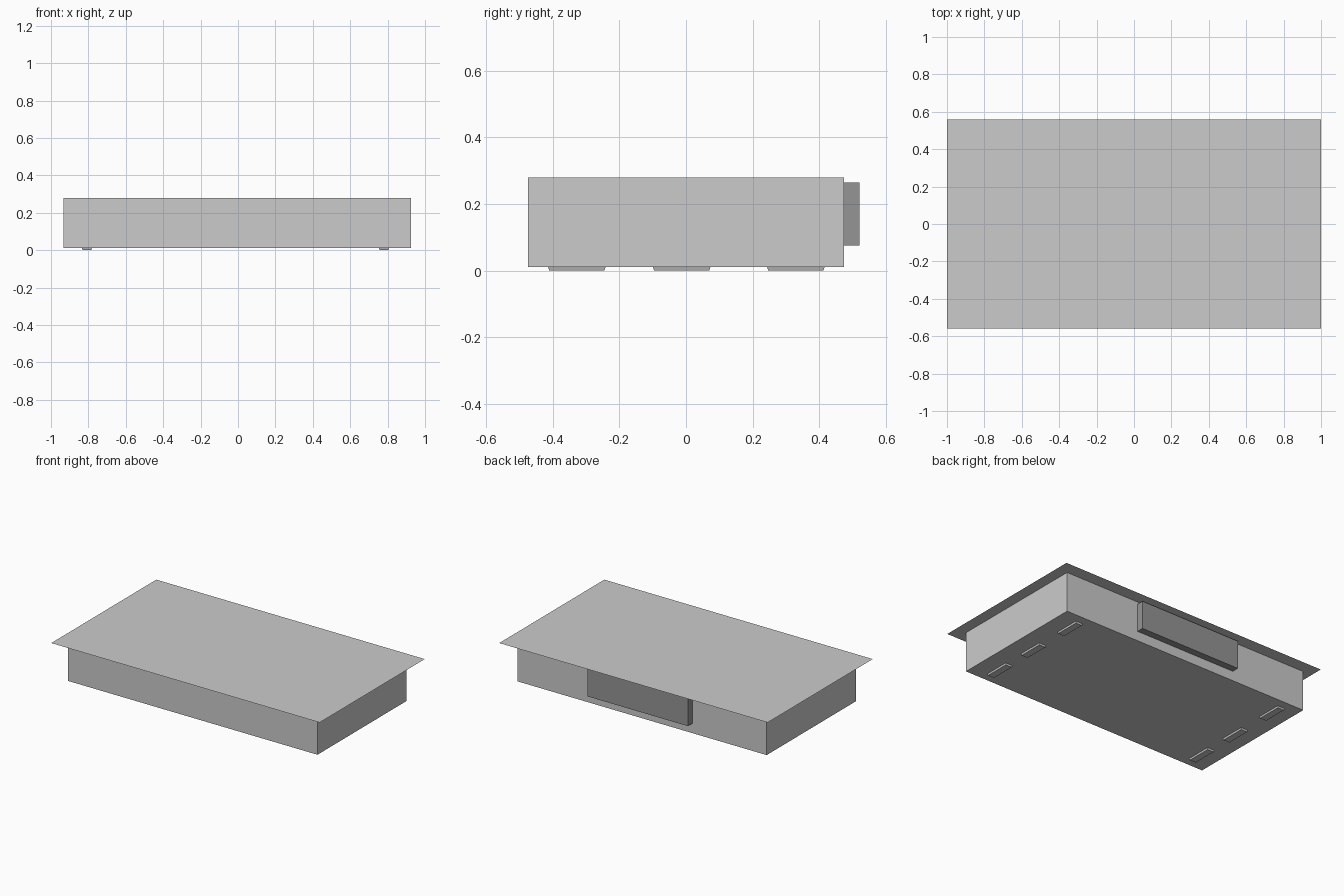
import bpy, bmesh

if "Cube" in bpy.data.objects:
    bpy.data.objects.remove(bpy.data.objects["Cube"])


def finish(name, bm, mat=None):
    bmesh.ops.recalc_face_normals(bm, faces=bm.faces)
    mesh = bpy.data.meshes.new(name)
    bm.to_mesh(mesh)
    bm.free()
    obj = bpy.data.objects.new(name, mesh)
    bpy.context.collection.objects.link(obj)
    if mat:
        mesh.materials.append(mat)
    return obj


def box_bm(x0, x1, y0, y1, z0, z1):
    bm = bmesh.new()
    bmesh.ops.create_cube(bm, size=1)
    for v in bm.verts:
        v.co = (x1 if v.co.x > 0 else x0,
                y1 if v.co.y > 0 else y0,
                z1 if v.co.z > 0 else z0)
    return bm


dark = bpy.data.materials.new("dark_grey")
dark.diffuse_color = (0.3, 0.3, 0.3, 1)
dark.use_nodes = True
dark.node_tree.nodes["Principled BSDF"].inputs["Base Color"].default_value = dark.diffuse_color

# Tray body: box with a sunken interior inside a thick rim
bm = box_bm(-0.933, 0.924, -0.474, 0.474, 0.011, 0.28)
bm.normal_update()
top = max(bm.faces, key=lambda f: f.calc_center_median().z)
bmesh.ops.inset_region(bm, faces=[top], thickness=0.045)
for v in top.verts:
    v.co.x += 0.02 if v.co.x < 0 else -0.02
floor = bmesh.ops.extrude_discrete_faces(bm, faces=[top])["faces"][0]
for v in floor.verts:
    v.co.z = 0.056
finish("tray_body", bm)

# Thin overhanging lid sheet
bm = bmesh.new()
bmesh.ops.create_grid(bm, x_segments=1, y_segments=1, size=1)
for v in bm.verts:
    v.co.y *= 0.559
    v.co.z = 0.281
finish("top_sheet", bm)

# Control box on the back wall
finish("back_box", box_bm(-0.38, 0.37, 0.474, 0.521, 0.076, 0.265), dark)

# Six shallow feet with tapered undersides
for side, x in (("left", -0.808), ("right", 0.78)):
    for row, y in (("front", -0.328), ("middle", -0.013), ("back", 0.33)):
        bm = box_bm(x - 0.027, x + 0.027, y - 0.087, y + 0.087, 0.001, 0.012)
        for v in bm.verts:
            if v.co.z < 0.005:
                v.co.x += 0.004 if v.co.x < x else -0.004
                v.co.y += 0.004 if v.co.y < y else -0.004
                v.co.z = 0
        finish(f"foot_{side}_{row}", bm)
